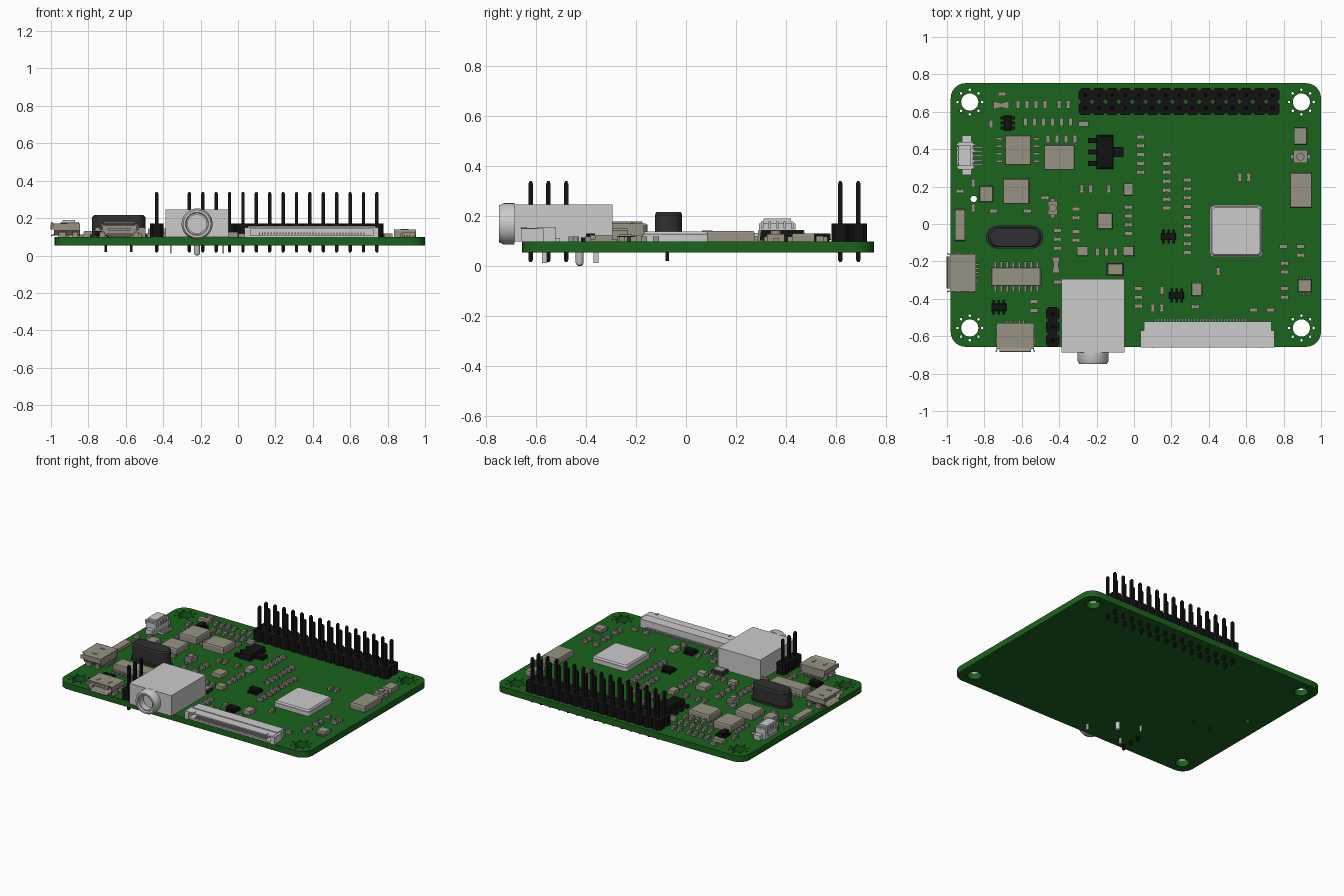
import bpy, bmesh
from math import sin, cos, pi, radians
from mathutils import Matrix, Vector

T = 0.098          # top of the board
B = 0.054          # underside of the board


def colour(name, rgb):
    m = bpy.data.materials.new(name)
    m.diffuse_color = (*rgb, 1)
    return m


GREEN = colour("board_green", (0.011, 0.125, 0.012))
BLACK = colour("black_plastic", (0.006, 0.006, 0.006))
DARK = colour("dark_can", (0.03, 0.03, 0.032))
WARM = colour("warm_metal", (0.31, 0.29, 0.23))


def rrect(cx, cy, w, h, r, n=6):
    pts = []
    for k, (sx, sy) in enumerate(((1, 1), (-1, 1), (-1, -1), (1, -1))):
        for i in range(n + 1):
            a = (k + i / n) * pi / 2
            pts.append((cx + sx * (w / 2 - r) + r * cos(a), cy + sy * (h / 2 - r) + r * sin(a)))
    return pts


def circle(cx, cy, r, n=24):
    return [(cx + r * cos(2 * pi * i / n), cy + r * sin(2 * pi * i / n)) for i in range(n)]


class Part:
    def __init__(self, name, mat=None):
        self.name, self.mat, self.bm = name, mat, bmesh.new()

    def prism(self, pts, z0, z1, scale=1, m=Matrix()):
        c = Vector((sum(p[0] for p in pts) / len(pts), sum(p[1] for p in pts) / len(pts)))
        lo = [self.bm.verts.new(m @ Vector((*p, z0))) for p in pts]
        hi = [self.bm.verts.new(m @ Vector((*(c + (Vector(p) - c) * scale), z1))) for p in pts]
        self.bm.faces.new(lo[::-1])
        self.bm.faces.new(hi)
        for i in range(len(pts)):
            j = (i + 1) % len(pts)
            self.bm.faces.new((lo[i], lo[j], hi[j], hi[i]))

    def box(self, x, y, w, d, z0, z1, scale=1, m=Matrix()):
        self.prism([(x - w / 2, y - d / 2), (x + w / 2, y - d / 2),
                    (x + w / 2, y + d / 2), (x - w / 2, y + d / 2)], z0, z1, scale, m)

    def lathe(self, profile, m, n=32):
        rings = [[self.bm.verts.new(m @ Vector((r * cos(2 * pi * i / n), r * sin(2 * pi * i / n), z)))
                  for i in range(n)] for r, z in profile]
        for a, b in zip(rings, rings[1:]):
            for i in range(n):
                j = (i + 1) % n
                self.bm.faces.new((a[i], a[j], b[j], b[i]))
        self.bm.faces.new(rings[0][::-1])
        self.bm.faces.new(rings[-1])

    def holed(self, loops, depth, m):
        """Extrude an outline with holes along local z from 0 to depth."""
        cu = bpy.data.curves.new("outline", 'CURVE')
        cu.dimensions, cu.fill_mode, cu.extrude = '2D', 'BOTH', depth / 2
        for pts in loops:
            s = cu.splines.new('POLY')
            s.points.add(len(pts) - 1)
            for p, q in zip(s.points, pts):
                p.co = (*q, 0, 1)
            s.use_cyclic_u = True
        ob = bpy.data.objects.new("outline", cu)
        bpy.context.collection.objects.link(ob)
        me = bpy.data.meshes.new_from_object(ob.evaluated_get(bpy.context.evaluated_depsgraph_get()))
        me.transform(m @ Matrix.Translation((0, 0, depth / 2)))
        self.bm.from_mesh(me)
        bpy.data.objects.remove(ob)
        bpy.data.meshes.remove(me)

    def done(self):
        bmesh.ops.remove_doubles(self.bm, verts=self.bm.verts, dist=1e-5)
        bmesh.ops.recalc_face_normals(self.bm, faces=self.bm.faces)
        me = bpy.data.meshes.new(self.name)
        self.bm.to_mesh(me)
        self.bm.free()
        me.materials.clear()
        if self.mat:
            me.materials.append(self.mat)
        ob = bpy.data.objects.new(self.name, me)
        bpy.context.collection.objects.link(ob)
        bpy.ops.object.select_all(action='DESELECT')
        ob.select_set(True)
        bpy.context.view_layer.objects.active = ob
        bpy.ops.object.shade_smooth_by_angle(angle=radians(32))


# Circuit board with mounting holes, each ringed by small vias
p = Part("circuit_board", GREEN)
loops = [rrect(0.01, 0.048, 1.98, 1.41, 0.08), circle(-0.857, 0.134, 0.017, 16)]
for hx in (-0.878, 0.895):
    for hy in (-0.556, 0.652):
        loops.append(circle(hx, hy, 0.046))
        loops += [circle(x, y, 0.007, 8) for x, y in circle(hx, hy, 0.066, 8)]
p.holed(loops, T - B, Matrix.Translation((0, 0, B)))
p.done()


# Pin headers: octagonal housings with tapered square pins
def header(name, xs, ys, pitch):
    p = Part(name, BLACK)
    for x in xs:
        for y in ys:
            p.prism(rrect(x, y, pitch, pitch, 0.014, 1), T, 0.17)
            p.box(x, y, 0.018, 0.018, 0.025, 0.33)
            p.box(x, y, 0.018, 0.018, 0.33, 0.34, 0.5)
            p.box(x, y, 0.018, 0.018, 0.025, 0.016, 0.5)
    p.done()


header("main_pin_header", [-0.26 + 0.0716 * i for i in range(15)], (0.618, 0.69), 0.0716)
header("small_pin_header", [-0.435], (-0.622, -0.551, -0.48), 0.0716)

# Audio jack: body, stepped barrel, locating peg and solder pins
p = Part("audio_jack")
p.box(-0.219, -0.49, 0.336, 0.392, T, 0.246)
p.lathe([(0.083, 0), (0.083, 0.045), (0.074, 0.062), (0.062, 0.062), (0.058, 0.05), (0.05, 0.05), (0.05, 0.006)],
        Matrix.Translation((-0.219, -0.686, 0.169)) @ Matrix.Rotation(pi / 2, 4, 'X'))
p.lathe([(0.005, 0), (0.012, 0.004), (0.016, 0.013), (0.016, T)], Matrix.Translation((-0.219, -0.426, 0)), 16)
for x, y in ((-0.36, -0.566), (-0.078, -0.566), (-0.36, -0.36)):
    p.box(x, y, 0.008, 0.02, 0.012, T)
p.done()

# Crystal can with flange and two leads
p = Part("crystal_can", DARK)
p.prism(rrect(-0.638, -0.07, 0.306, 0.122, 0.061, 8), T, 0.112)
p.prism(rrect(-0.638, -0.07, 0.285, 0.108, 0.054, 8), 0.112, 0.205)
p.prism(rrect(-0.638, -0.07, 0.285, 0.108, 0.054, 8), 0.205, 0.216, 0.92)
for x in (-0.708, -0.57):
    p.prism(circle(x, -0.076, 0.007, 8), 0.02, T)
p.done()


# Micro sockets: hollow shell, back wall, tongue, flared lips and feet
def socket(name, x, y, turn):
    p = Part(name, WARM)
    outer = [(-.1, .17), (.1, .17), (.1, .135), (.075, .108), (-.075, .108), (-.1, .135)]
    inner = [(-.092, .162), (.092, .162), (.092, .138), (.072, .116), (-.072, .116), (-.092, .138)]
    p.holed([outer, inner], 0.14, Matrix.Translation((0, 0.155, 0)) @ Matrix.Rotation(pi / 2, 4, 'X'))
    p.box(0, 0.145, 0.18, 0.015, 0.112, 0.168)
    p.box(0, 0.085, 0.12, 0.12, 0.135, 0.148)
    p.box(0, 0, 0.17, 0.026, -0.004, 0.004, 1,
          Matrix.Translation((0, 0.012, 0.17)) @ Matrix.Rotation(-0.45, 4, 'X'))
    p.box(0, 0, 0.13, 0.026, -0.004, 0.004, 1,
          Matrix.Translation((0, 0.012, 0.11)) @ Matrix.Rotation(0.3, 4, 'X'))
    for s in (-1, 1):
        p.box(0, 0, 0.006, 0.026, 0.138, 0.166, 1,
              Matrix.Translation((s * 0.098, 0.012, 0)) @ Matrix.Rotation(s * 0.4, 4, 'Z'))
        p.box(s * 0.09, 0.06, 0.03, 0.04, T, 0.125)
        p.box(s * 0.09, 0.13, 0.03, 0.03, T, 0.125)
        p.box(s * 0.045, 0.07, 0.012, 0.035, 0.17, 0.174)
    for i in range(5):
        p.box((i - 2) * 0.022, 0.16, 0.01, 0.02, T, 0.108)
    bmesh.ops.transform(p.bm, verts=p.bm.verts,
                        matrix=Matrix.Translation((x, y, 0)) @ Matrix.Rotation(turn, 4, 'Z'))
    p.done()


socket("front_micro_socket", -0.635, -0.684, 0)
socket("left_micro_socket", -1.0, -0.26, -pi / 2)

# Ribbon cable connector: slotted housing, latch ears, teeth and rear contacts
p = Part("ribbon_connector")
p.box(0.394, -0.59, 0.68, 0.13, T, 0.108)
p.box(0.394, -0.56, 0.68, 0.075, T, 0.157)
p.box(0.394, -0.625, 0.68, 0.07, 0.143, 0.152)
for s in (-1, 1):
    p.box(0.394 + s * 0.343, -0.615, 0.03, 0.09, T, 0.15)
    p.box(0.394 + s * 0.29, -0.65, 0.008, 0.026, 0.152, 0.156)
for i in range(36):
    x = 0.114 + i * 0.016
    p.box(x, -0.516, 0.007, 0.022, T, 0.112)
    p.box(x, -0.622, 0.006, 0.05, 0.108, 0.122)
p.done()

# Processor: rounded package with a bevelled lid
p = Part("processor")
p.prism(rrect(0.546, -0.038, 0.283, 0.278, 0.025), T, 0.128)
p.prism(rrect(0.546, -0.038, 0.27, 0.265, 0.02), 0.128, 0.138, 0.95)
p.done()

# Battery socket at the left edge with fins and terminals
p = Part("battery_socket")
p.box(-0.9, 0.365, 0.08, 0.145, T, 0.17)
p.box(-0.905, 0.365, 0.065, 0.11, 0.17, 0.19)
p.box(-0.895, 0.367, 0.05, 0.21, T, 0.132)
p.box(-0.94, 0.365, 0.02, 0.1, 0.12, 0.15)
for i in range(5):
    p.box(-0.9, 0.305 + i * 0.03, 0.1, 0.01, 0.15, 0.178)
    p.box(-0.84, 0.32 + i * 0.022, 0.06, 0.008, T, 0.112)
p.done()

# Integrated circuits and large blocks: x, y, width, depth, top
blocks = [(-.62, .395, .14, .16, .145), (-.4, .355, .165, .135, .145), (-.63, .175, .14, .135, .14),
          (-.155, .015, .08, .085, .125), (-.79, .16, .07, .085, .13), (-.93, -.005, .055, .17, .12),
          (.89, .47, .07, .09, .13), (.893, .18, .12, .19, .14), (.335, -.35, .055, .07, .125),
          (-.03, .185, .05, .065, .125), (-.275, -.145, .06, .05, .125), (-.03, -.145, .06, .05, .125),
          (-.27, .535, .055, .03, .12), (.913, -.33, .07, .065, .125), (-.63, -.282, .27, .1, .15)]
p = Part("integrated_circuits", WARM)
for x, y, w, d, top in blocks:
    p.box(x, y, w, d, T, top - 0.008)
    p.box(x, y, w, d, top - 0.008, top, 0.95)
for s in (-1, 1):
    for i in range(8):
        p.box(-0.742 + i * 0.032, -0.282 + s * 0.065, 0.013, 0.034, T, 0.113)
    for i in range(4):
        p.box(-0.62 + s * 0.1, 0.335 + i * 0.04, 0.035, 0.014, T, 0.113)
        p.box(0.888 + i * 0.017, -0.33 + s * 0.04, 0.008, 0.025, T, 0.108)
p.done()

# Black transistors with gull-wing legs: x, y, long along x?
p = Part("transistors", BLACK)
for x, y, flat in ((-.675, .54, 0), (-.723, -.445, 1), (.185, -.067, 1), (.228, -.382, 1)):
    w, d = (0.08, 0.038) if flat else (0.038, 0.08)
    p.box(x, y, w, d, 0.104, 0.13, 0.94)
    for s in (-1, 1):
        for i in (-0.027, 0, 0.027):
            dx, dy = (i, s * 0.026) if flat else (s * 0.026, i)
            p.box(x + dx, y + dy, *((0.014, 0.024) if flat else (0.024, 0.014)), T, 0.114)
p.done()

# Voltage regulator with three legs and a tab
p = Part("voltage_regulator", BLACK)
p.box(-0.155, 0.385, 0.092, 0.18, 0.102, 0.142, 0.94)
p.box(-0.085, 0.385, 0.06, 0.055, T, 0.122)
for i in (-1, 0, 1):
    p.box(-0.22, 0.385 + i * 0.062, 0.05, 0.026, T, 0.118)
p.done()

# Push buttons
p = Part("push_buttons", WARM)
for x, y, w, d in ((0.89, 0.36, 0.075, 0.07), (-0.435, 0.085, 0.05, 0.075)):
    p.box(x, y, w, d, T, 0.128)
    wide = w > d
    p.box(x, y, *((0.108, 0.025) if wide else (0.025, 0.105)), T, 0.11)
    p.prism(circle(x, y, 0.021, 20), 0.128, 0.142)
p.done()

# Microphone can
p = Part("microphone_can", DARK)
p.box(-0.1, -0.242, 0.092, 0.066, T, 0.12)
p.done()
p = Part("microphone_lid", WARM)
p.box(-0.1, -0.242, 0.074, 0.05, 0.12, 0.127)
p.done()

# Chip resistors and capacitors in rows and columns: x, y, count
tall = [(-.62, .64, 4), (-.4, .64, 2), (-.58, .545, 6), (-.46, .455, 4), (-.28, .187, 2), (-.135, .187, 1),
        (-.195, -.15, 3), (.565, .25, 2), (.1, -.45, 2), (-.765, .535, 1), (-.86, .22, 1), (.15, -.355, 1),
        (.45, -.255, 1), (-.86, .085, 1)]
wide = [(.035, .465, 5), (.175, .37, 4), (.175, .18, 3), (.285, .235, 4), (.285, .035, 5), (-.31, .08, 2),
        (-.31, -.04, 2), (-.03, .09, 4), (-.41, -.035, 3), (-.41, -.31, 1), (.025, -.345, 3), (.33, -.443, 1),
        (.64, -.46, 1), (.73, -.46, 1), (.8, -.12, 1), (.805, -.21, 2), (.805, -.345, 2), (.89, -.12, 2),
        (-.535, -.415, 2), (-.75, .07, 1), (-.57, .07, 1), (-.475, .14, 1), (-.705, .695, 1), (-.93, .175, 1)]
p = Part("chip_components", WARM)
for group, vertical in ((tall, True), (wide, False)):
    for x0, y0, n in group:
        for i in range(n):
            x, y = (x0 + i * 0.048, y0) if vertical else (x0, y0 - i * 0.047)
            for off, length, width, top in ((0, 0.024, 0.02, 0.117), (-0.016, 0.011, 0.023, 0.119),
                                            (0.016, 0.011, 0.023, 0.119)):
                if vertical:
                    p.box(x, y + off, width, length, T, top)
                else:
                    p.box(x + off, y, length, width, T, top)
# Bow-tie shaped diodes
for x, y, w, d in ((-.71, .635, .085, .045), (-.417, -.22, .045, .085)):
    for s in (-1, 1):
        if w > d:
            p.prism([(x, y - .012), (x + s * w / 2, y - d / 2), (x + s * w / 2, y + d / 2), (x, y + .012)], T, .122)
        else:
            p.prism([(x - .012, y), (x - w / 2, y + s * d / 2), (x + w / 2, y + s * d / 2), (x + .012, y)], T, .122)
p.done()
